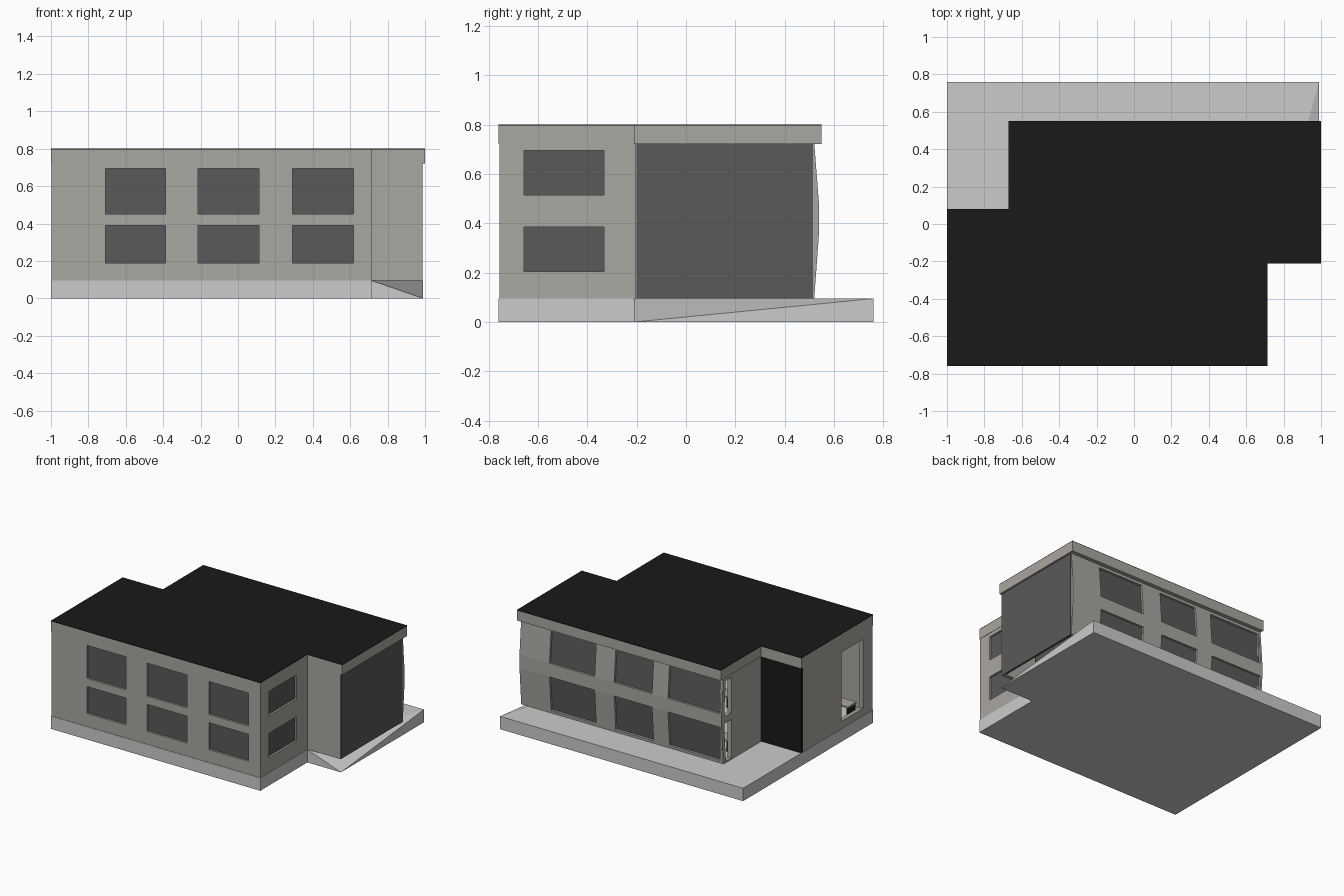
import bpy, bmesh
from mathutils import Vector

if "Cube" in bpy.data.objects:
    bpy.data.objects.remove(bpy.data.objects["Cube"])

FLOOR, TOP = 0.095, 0.725


def material(name, v):
    m = bpy.data.materials.new(name)
    m.diffuse_color = (v, v, v, 1)
    return m


GLASS = material("dark_glass", 0.1)
BLACK = material("black", 0.01)
WALL = material("warm_grey", 0.37)
WALL.diffuse_color = (0.40, 0.385, 0.355, 1)


def finish(name, bm, mat=None):
    me = bpy.data.meshes.new(name)
    bm.to_mesh(me)
    bm.free()
    ob = bpy.data.objects.new(name, me)
    bpy.context.collection.objects.link(ob)
    if mat:
        me.materials.append(mat)
    return ob


def prism(name, pts, z0, z1, mat=None):
    bm = bmesh.new()
    face = bm.faces.new([bm.verts.new((x, y, z0)) for x, y in pts])
    ext = bmesh.ops.extrude_face_region(bm, geom=[face])["geom"]
    for v in ext:
        if isinstance(v, bmesh.types.BMVert):
            v.co.z = z1
    bmesh.ops.recalc_face_normals(bm, faces=bm.faces)
    return finish(name, bm, mat)


def box(name, x0, x1, y0, y1, z0, z1, mat=None):
    return prism(name, [(x0, y0), (x1, y0), (x1, y1), (x0, y1)], z0, z1, mat)


def sheet(name, a, b, keep, us, zs, thick, mat, inset=0.0, bulge=0.0):
    """Grid of cells along a-b (outside on the right), thickened inward."""
    a, b = Vector((*a, 0)), Vector((*b, 0))
    d = (b - a).normalized()
    n = d.cross(Vector((0, 0, 1)))
    bm = bmesh.new()
    verts = {}

    def vert(u, z):
        if (u, z) not in verts:
            k = max(0, min(1, (z - FLOOR) / 0.275, (TOP - z) / 0.245))
            verts[u, z] = bm.verts.new(a + d * u + n * (bulge * k - inset) + Vector((0, 0, z)))
        return verts[u, z]

    for u0, u1 in zip(us, us[1:]):
        for z0, z1 in zip(zs, zs[1:]):
            if keep((u0 + u1) / 2, (z0 + z1) / 2):
                bm.faces.new([vert(u0, z0), vert(u1, z0), vert(u1, z1), vert(u0, z1)])
    ob = finish(name, bm, mat)
    mod = ob.modifiers.new("thickness", 'SOLIDIFY')
    mod.thickness, mod.offset = thick, -1
    return ob


def wall(name, a, b, holes=(), glazed=True, bulge=0.0):
    length = (Vector(b) - Vector(a)).length
    us = sorted({0.0, length, *(u for h in holes for u in h[:2])})
    zs = sorted({FLOOR, TOP, *(z for h in holes for z in h[2:])})
    solid = lambda u, z: not any(h[0] < u < h[1] and h[2] < z < h[3] for h in holes)
    sheet(name + "_wall", a, b, solid, us, zs, 0.03, WALL, 0, bulge)
    if glazed:
        for i, h in enumerate(holes):
            sheet(f"{name}_window_{i}", a, b, lambda u, z: True,
                  h[:2], h[2:], 0.006, GLASS, 0.015, bulge)


def windows(spans, rows):
    return [(*s, *r) for s in spans for r in rows]


# plinth with one corner sloping down to the ground
prism("plinth", [(-1, -0.76), (0.715, -0.76), (0.715, -0.21), (0.99, 0.76), (-1, 0.76)], 0, FLOOR)
bm = bmesh.new()
for p in [(0.715, -0.21, FLOOR), (0.715, -0.21, 0), (0.99, -0.21, 0), (0.99, 0.76, 0), (0.99, 0.76, FLOOR)]:
    bm.verts.new(p)
bmesh.ops.convex_hull(bm, input=bm.verts)
finish("plinth_ramp", bm)

# roof: grey fascia with a black deck
roof = [(-1, -0.76), (0.715, -0.76), (0.715, -0.21), (1, -0.21),
        (1, 0.55), (-0.67, 0.55), (-0.67, 0.08), (-1, 0.08)]
prism("roof_fascia", roof, 0.722, 0.796, WALL)
prism("roof_deck", roof, 0.796, 0.8, BLACK)

# outer walls, counter-clockwise from the front
wall("front", (-0.998, -0.757), (0.713, -0.757),
     windows([(0.29, 0.61), (0.785, 1.11), (1.29, 1.615)], [(0.19, 0.39), (0.45, 0.695)]))
wall("right_front", (0.713, -0.757), (0.713, -0.207),
     windows([(0.10, 0.425)], [(0.205, 0.385), (0.515, 0.695)]))
wall("side_block", (0.713, -0.207), (0.985, -0.207))
wall("back", (0.985, 0.52), (-0.67, 0.52),
     windows([(0.245, 0.615), (0.775, 1.085), (1.215, 1.64)], [(0.115, 0.37), (0.47, 0.70)]),
     bulge=0.02)
wall("entrance_side", (-0.672, 0.52), (-0.672, 0.08),
     windows([(0.01, 0.09)], [(FLOOR + 0.01, 0.39), (0.44, 0.70)]), glazed=False)
wall("left", (-0.998, 0.078), (-0.998, -0.757), [(0.47, 0.72, 0.15, 0.66)], glazed=False)

# full-height dark panels
box("side_glazing", 0.97, 0.986, -0.2, 0.515, FLOOR, 0.722, GLASS)
box("entrance_panel", -0.998, -0.67, 0.06, 0.08, FLOOR, 0.722, BLACK)

# upper floor, leaving the left end double height
box("upper_floor", -0.64, 0.69, -0.73, 0.49, 0.40, 0.42)


# desks and chairs seen through the openings
def desk(name, x, y, z):
    box(name + "_top", x - 0.09, x + 0.09, y - 0.05, y + 0.05, z + 0.075, z + 0.085, WALL)
    for i, s in enumerate((-1, 1)):
        box(f"{name}_leg_{i}", x + s * 0.08 - 0.006, x + s * 0.08 + 0.006, y - 0.045, y + 0.045, z, z + 0.075, BLACK)
    box(name + "_seat", x - 0.03, x + 0.03, y + 0.08, y + 0.14, z + 0.04, z + 0.05, BLACK)
    box(name + "_seat_back", x - 0.03, x + 0.03, y + 0.13, y + 0.14, z + 0.05, z + 0.11, BLACK)
    box(name + "_seat_post", x - 0.006, x + 0.006, y + 0.104, y + 0.116, z, z + 0.04, BLACK)


for level, z in (("lower", FLOOR), ("upper", 0.42)):
    for i, (x, y) in enumerate([(-0.5, 0.3), (-0.1, -0.6), (0.37, -0.6)]):
        desk(f"{level}_desk_{i}", x, y, z)
desk("left_desk", -0.85, -0.6, FLOOR)

for m in bpy.data.materials:
    if m.users and not m.is_grease_pencil:
        m.use_nodes = True
        m.node_tree.nodes["Principled BSDF"].inputs["Base Color"].default_value = m.diffuse_color
